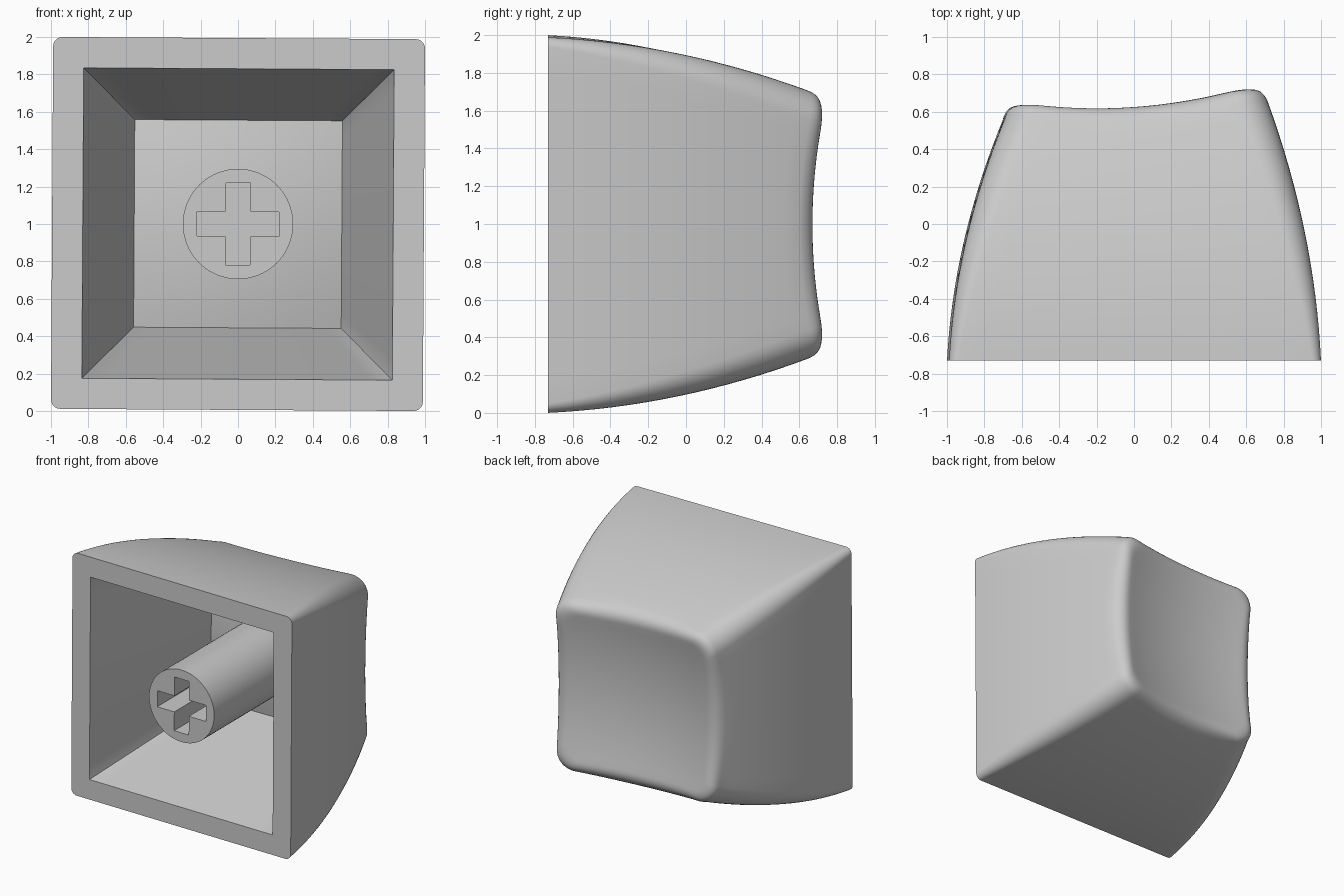
import bpy, bmesh, math
from mathutils import Vector

cube = bpy.data.objects.get("Cube")
if cube:
    bpy.data.objects.remove(cube)

FRONT = -0.73      # plane of the open base
RIM = 0.68         # half width at the dished end
FILLET = 0.085     # softened rim
TILT = 0.07        # slope of the dished end across x

grey = bpy.data.materials.new("light_grey")
grey.use_nodes = True
grey.diffuse_color = (0.6, 0.6, 0.6, 1)
grey.node_tree.nodes["Principled BSDF"].inputs["Base Color"].default_value = (0.6, 0.6, 0.6, 1)


def dish(x, z):
    """Depth of the tilted spherical dish."""
    return 0.56 + TILT * x + 0.175 * (x * x + z * z)


def outer_half(x, y):
    """Half width of the bowed side walls."""
    t = (y - FRONT) / (1.4 + TILT * x)
    return 0.994 - 0.068 * t - 0.246 * t * t


def rounded_square(radius, arc=8, side=14):
    """Unit half-width rounded square as (x, z) pairs."""
    pts = []
    c = 1 - radius
    for k in range(4):
        turn = k * math.pi / 2
        corner = [(c + radius * math.cos(a), c + radius * math.sin(a))
                  for a in (i * math.pi / 2 / arc for i in range(arc + 1))]
        edge = [(c - 2 * c * i / side, 1) for i in range(1, side)]
        for x, z in corner + edge:
            pts.append((x * math.cos(turn) - z * math.sin(turn),
                        x * math.sin(turn) + z * math.cos(turn)))
    return pts


def finish(name, bm):
    bmesh.ops.remove_doubles(bm, verts=bm.verts, dist=0.0002)
    bmesh.ops.recalc_face_normals(bm, faces=bm.faces)
    mesh = bpy.data.meshes.new(name)
    bm.to_mesh(mesh)
    bm.free()
    mesh.materials.append(grey)
    obj = bpy.data.objects.new(name, mesh)
    bpy.context.collection.objects.link(obj)
    obj.location.z = 1
    obj.rotation_euler.y = 0.006
    bpy.ops.object.select_all(action='DESELECT')
    obj.select_set(True)
    bpy.context.view_layer.objects.active = obj
    bpy.ops.object.shade_smooth_by_angle(angle=math.radians(30))
    return obj


def build_shell():
    rings = []
    top_shape = rounded_square(0.22)

    # Cavity: centre of the ceiling out to its edge, then tapered walls
    square = rounded_square(0.001)
    ceiling = lambda x, z: dish(x, z) - 0.13
    for i in range(1, 9):
        w = 0.555 * i / 8
        rings.append([Vector((u * w, ceiling(u * w, v * w), v * w)) for u, v in square])
    edge = rings[-1]
    rings.append([Vector((u * 0.83, FRONT, v * 0.83)) for u, v in square])

    # Outer walls, bowed inwards towards the dished end
    steps = 16
    for i in range(steps + 1):
        s = i / steps
        ring = []
        for (u, v), (ru, rv) in zip(rounded_square(0.05 + 0.17 * s), top_shape):
            end = dish(ru * RIM, rv * RIM) - FILLET
            y = FRONT + s * (end - FRONT)
            w = outer_half(u, y)
            ring.append(Vector((u * w, y, v * w)))
        rings.append(ring)
    wall_end = rings[-1]

    # Rounded rim
    inset = RIM - FILLET
    for i in range(1, 9):
        t = i / 8
        ring = []
        for (u, v), a in zip(top_shape, wall_end):
            b = Vector((u * RIM, dish(u * RIM, v * RIM), v * RIM))
            c = Vector((u * inset, dish(u * inset, v * inset), v * inset))
            ring.append(a * (1 - t) ** 2 + b * 2 * t * (1 - t) + c * t * t)
        rings.append(ring)

    # Dished end
    for i in range(11, 0, -1):
        w = inset * i / 12
        rings.append([Vector((u * w, dish(u * w, v * w), v * w)) for u, v in top_shape])

    # Skin the rings and close both centres
    bm = bmesh.new()
    loops = [[bm.verts.new(p) for p in ring] for ring in rings]
    n = len(loops[0])
    for a, b in zip(loops, loops[1:]):
        for j in range(n):
            k = (j + 1) % n
            bm.faces.new((a[j], a[k], b[k], b[j]))
    for loop, y in ((loops[0], ceiling(0, 0)), (loops[-1], dish(0, 0))):
        hub = bm.verts.new((0, y, 0))
        for j in range(n):
            bm.faces.new((hub, loop[j], loop[(j + 1) % n]))
    return finish("cap_shell", bm)


def build_stem():
    bm = bmesh.new()
    radius, long, thin = 0.295, 0.22, 0.066
    circle = [(radius * math.cos(2 * math.pi * i / 64), radius * math.sin(2 * math.pi * i / 64))
              for i in range(64)]
    cross = []
    for k in range(4):
        c, s = round(math.cos(k * math.pi / 2)), round(math.sin(k * math.pi / 2))
        for x, z in ((long, -thin), (long, thin), (thin, thin)):
            cross.append((x * c - z * s, x * s + z * c))

    # Walls and closed far end of the post and of the cross socket
    front_edges = []
    for outline, depth in ((circle, 0.49), (cross, -0.25)):
        near = [bm.verts.new((x, FRONT, z)) for x, z in outline]
        far = [bm.verts.new((x, depth, z)) for x, z in outline]
        for j in range(len(outline)):
            k = (j + 1) % len(outline)
            bm.faces.new((near[j], near[k], far[k], far[j]))
            front_edges.append(bm.edges.get((near[j], near[k])))
        bm.faces.new(far)

    # Front face with the cross left open
    bmesh.ops.triangle_fill(bm, edges=front_edges, use_beauty=True, normal=(0, -1, 0))
    return finish("stem_with_cross_socket", bm)


build_shell()
build_stem()
